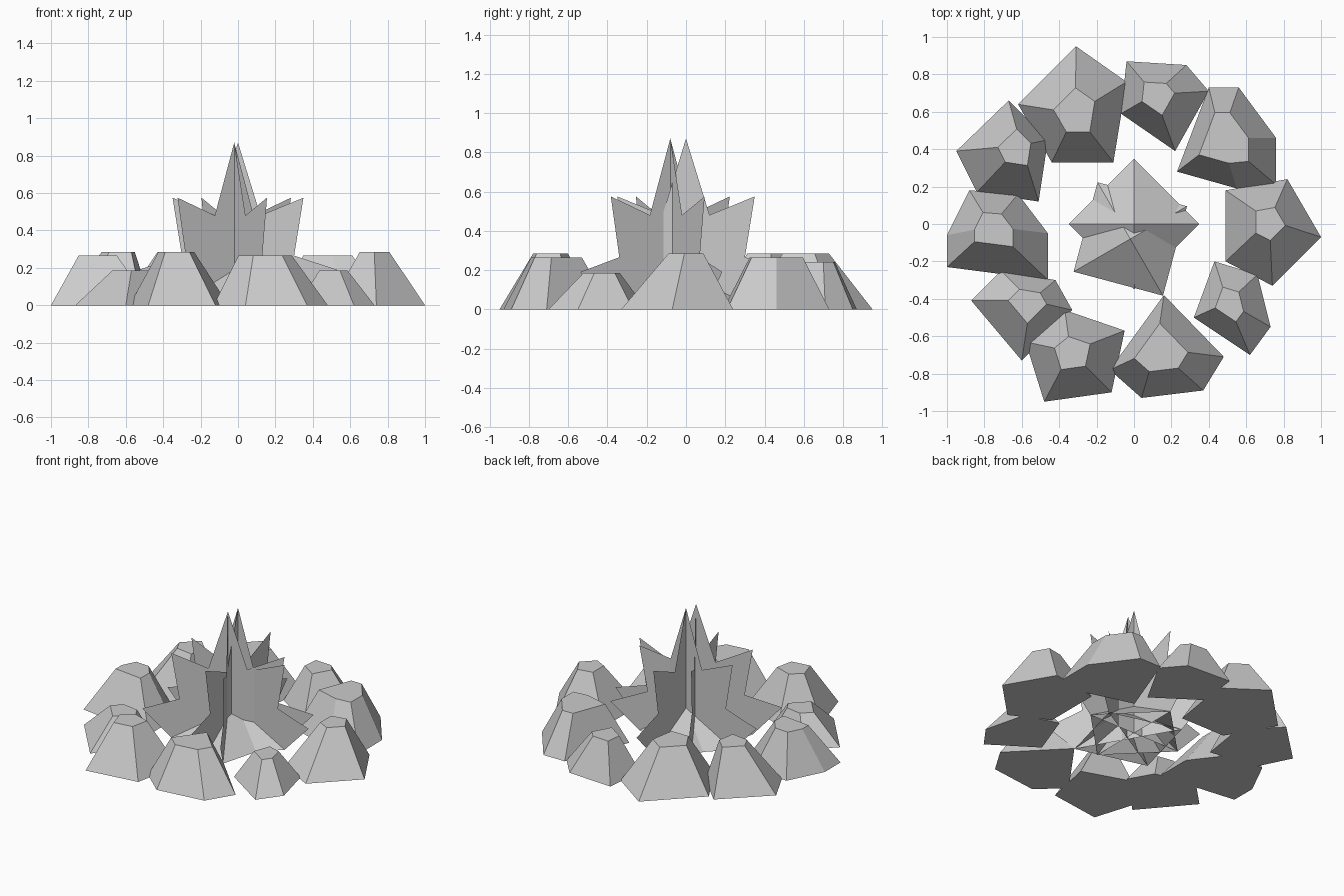
import bpy
from math import radians, cos, sin

if "Cube" in bpy.data.objects:
    bpy.data.objects.remove(bpy.data.objects["Cube"])


def make(name, verts, faces):
    me = bpy.data.meshes.new(name)
    me.from_pydata(verts, [], faces)
    me.update()
    ob = bpy.data.objects.new(name, me)
    bpy.context.collection.objects.link(ob)
    return ob


# Ring stones: clockwise base outline tapering to a smaller flat top
def stone(name, base, top, scale, h):
    n = len(base)
    cx, cy = [(min(p[i] for p in base) + max(p[i] for p in base)) / 2 for i in (0, 1)]
    verts = [(x, y, 0) for x, y in base]
    verts += [(top[0] + (x - cx) * scale, top[1] + (y - cy) * scale, h) for x, y in base]
    faces = [tuple(range(n)), tuple(range(2 * n - 1, n - 1, -1))]
    for i in range(n):
        j = (i + 1) % n
        faces.append((j, i, i + n, j + n))
    make(name, verts, faces)


stone("stone_back_left", [(-.31, .95), (-.04, .76), (-.11, .33), (-.44, .33), (-.62, .64)], (-.32, .61), .38, .285)
stone("stone_left_back", [(-.67, .66), (-.46, .45), (-.51, .12), (-.84, .17), (-.95, .39)], (-.64, .41), .36, .285)
stone("stone_left", [(-.88, .18), (-.62, .16), (-.46, -.05), (-.46, -.3), (-1, -.23), (-1, -.06)], (-.75, -.03), .38, .265)
stone("stone_left_front", [(-.71, -.25), (-.42, -.3), (-.33, -.46), (-.6, -.73), (-.87, -.41)], (-.57, -.44), .38, .185)
stone("stone_front_left", [(-.37, -.46), (-.05, -.57), (-.12, -.9), (-.48, -.95), (-.58, -.63)], (-.33, -.69), .36, .285)
stone("stone_front", [(.16, -.38), (.48, -.71), (.37, -.89), (.04, -.93), (-.13, -.78)], (.145, -.66), .47, .265)
stone("stone_right_front", [(.43, -.2), (.66, -.27), (.73, -.55), (.62, -.7), (.32, -.5)], (.51, -.43), .37, .185)
stone("stone_right", [(.49, .18), (.82, .24), (1, -.07), (.74, -.33), (.49, -.2)], (.73, 0), .31, .285)
stone("stone_right_back", [(.4, .73), (.56, .73), (.76, .46), (.76, .21), (.55, .19), (.23, .28)], (.48, .46), .5, .265)
stone("stone_back", [(-.04, .87), (.28, .85), (.4, .71), (.22, .39), (-.07, .59)], (.13, .67), .37, .24)

# Flames: thin crossed sheets with pointed tongues, over an open low pyramid
HALF = [(.35, 0), (.53, .19), (.3, .265), (.35, .575), (.12, .48)]
OUTLINE = HALF + [(0, .87)] + [(-r, z) for r, z in reversed(HALF)]


def flame(name, x, y, turn):
    for k in range(2):
        a = radians(turn + 90 * k)
        make(f"{name}_sheet_{k + 1}",
             [(x + r * cos(a), y + r * sin(a), z) for r, z in OUTLINE],
             [tuple(range(len(OUTLINE)))])
    ring = [(x + .35 * cos(radians(turn + 90 * k)), y + .35 * sin(radians(turn + 90 * k)), 0) for k in range(4)]
    make(f"{name}_ember_mound", ring + [(x, y, .19)],
         [(k, (k + 1) % 4, 4) for k in range(4)])


flame("flame_back", 0, 0, 0)
flame("flame_front", -.02, -.08, 30)
